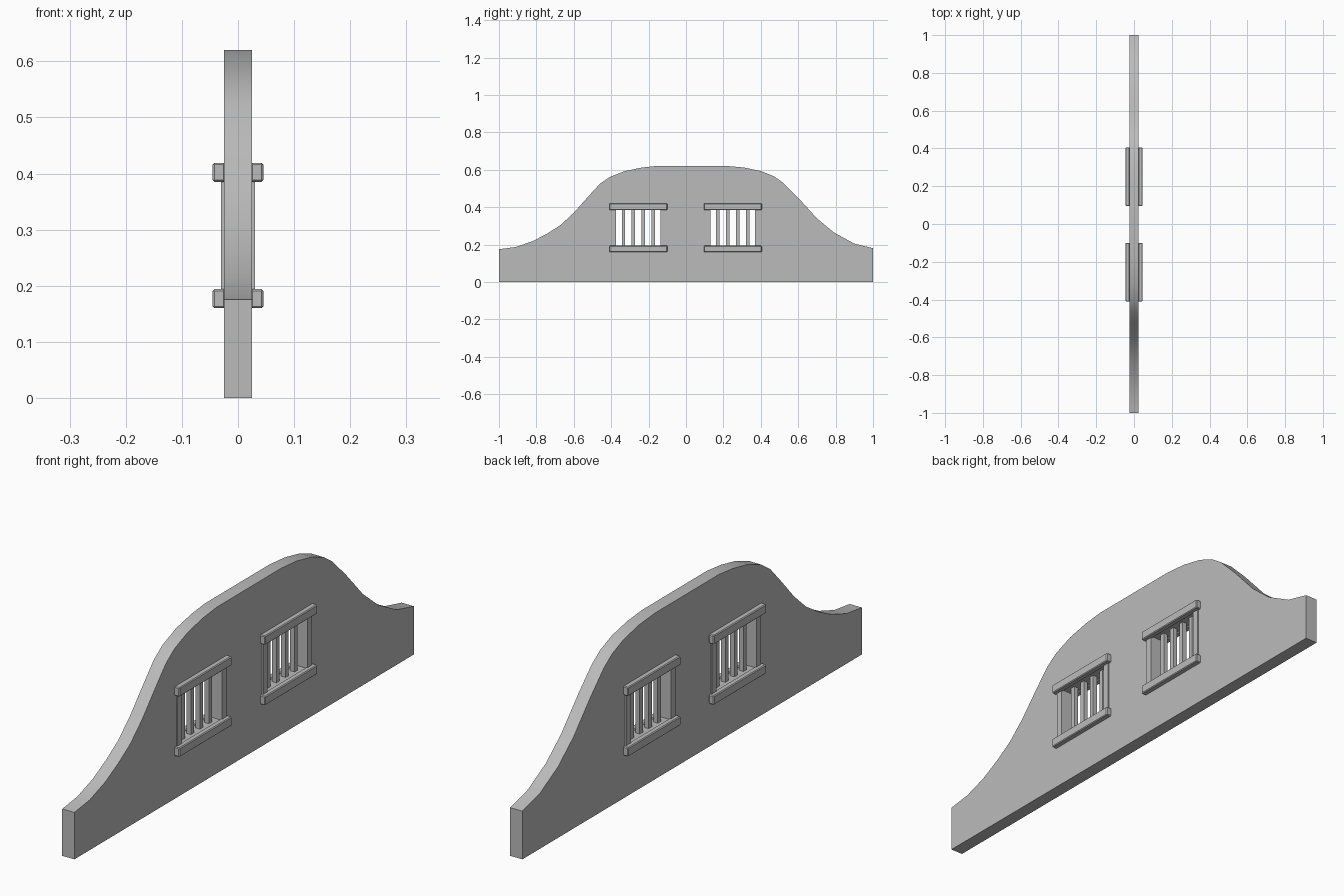
import bpy, bmesh

cube = bpy.data.objects.get("Cube")
if cube:
    bpy.data.objects.remove(cube)

# Single stone colour
stone = bpy.data.materials.new("grey stone")
stone.use_nodes = True
colour = (0.5, 0.5, 0.5, 1)
stone.diffuse_color = colour
stone.node_tree.nodes["Principled BSDF"].inputs["Base Color"].default_value = colour


def add_object(name, bm):
    bmesh.ops.recalc_face_normals(bm, faces=bm.faces)
    mesh = bpy.data.meshes.new(name)
    bm.to_mesh(mesh)
    bm.free()
    mesh.materials.append(stone)
    obj = bpy.data.objects.new(name, mesh)
    bpy.context.collection.objects.link(obj)
    return obj


def box(name, centre, size, bevel=0):
    bm = bmesh.new()
    bmesh.ops.create_cube(bm, size=1)
    bmesh.ops.scale(bm, vec=size, verts=bm.verts)
    bmesh.ops.translate(bm, vec=centre, verts=bm.verts)
    if bevel:
        bmesh.ops.bevel(bm, geom=bm.edges[:], offset=bevel, segments=1, affect='EDGES')
    return add_object(name, bm)


# Wall: curved gable outline (y, z), extruded across x
top = [(1, .18), (.9, .205), (.79, .265), (.7, .34), (.6, .45), (.52, .53), (.47, .565),
       (.4, .593), (.31, .612), (.22, .62), (-.16, .62), (-.24, .611), (-.33, .592),
       (-.41, .56), (-.46, .525), (-.52, .46), (-.6, .37), (-.67, .305), (-.74, .26),
       (-.82, .218), (-.91, .187), (-1, .175)]
bm = bmesh.new()
outline = [(-1, 0), (1, 0)] + top
face = bm.faces.new([bm.verts.new((-.025, y, z)) for y, z in outline])
sweep = bmesh.ops.extrude_face_region(bm, geom=[face])
bmesh.ops.translate(bm, vec=(.05, 0, 0),
                    verts=[v for v in sweep["geom"] if isinstance(v, bmesh.types.BMVert)])
wall = add_object("wall", bm)

# Two barred windows
for side, wy in (("front", -.255), ("back", .25)):
    cutter = box(side + "_window_cutter", (0, wy, .29), (.2, .27, .20))
    cutter.hide_render = True
    cutter.hide_viewport = True
    cut = wall.modifiers.new(side + "_window", 'BOOLEAN')
    cut.object = cutter
    cut.operation = 'DIFFERENCE'
    cut.solver = 'EXACT'

    # Sills and lintels on both faces
    for x, face_name in ((-.034, "right"), (.034, "left")):
        for z, part in ((.177, "sill"), (.402, "lintel")):
            box(f"{side}_{face_name}_{part}", (x, wy, z), (.022, .31, .034), .003)
    # Jambs at the ends of the opening
    for s, end in ((-1, "near"), (1, "far")):
        box(f"{side}_{end}_jamb", (0, wy + s * .131, .29), (.06, .026, .21))
    # Upright bars
    for i in range(4):
        box(f"{side}_bar_{i + 1}", (0, wy + (i - 1.5) * .053, .29), (.018, .018, .21))

# Smooth the curved top while keeping corners crisp
bpy.ops.object.select_all(action='DESELECT')
wall.select_set(True)
bpy.context.view_layer.objects.active = wall
bpy.ops.object.shade_smooth_by_angle()
